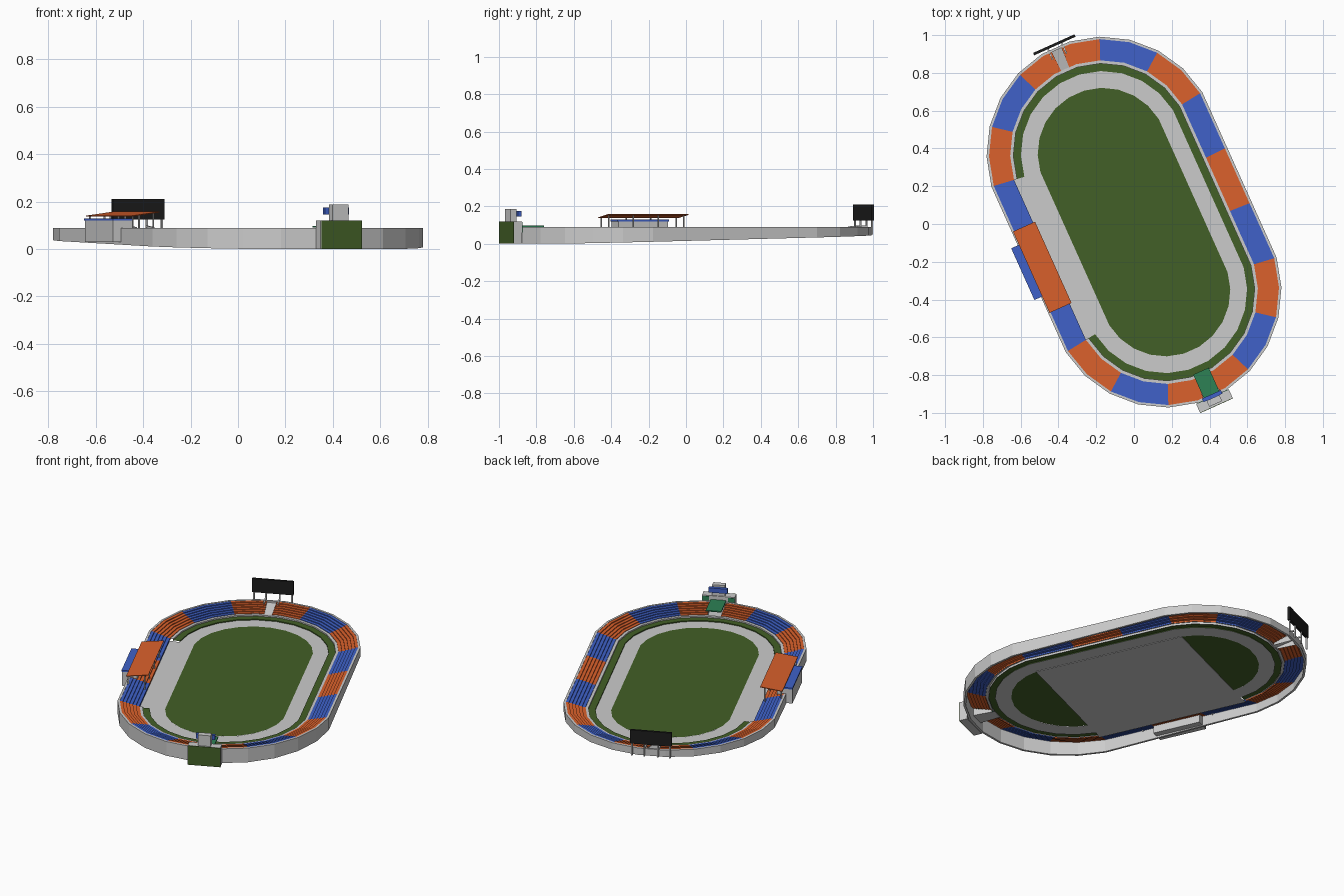
import bpy, bmesh, math
from mathutils import Matrix, Vector

if "Cube" in bpy.data.objects:
    bpy.data.objects.remove(bpy.data.objects["Cube"])

# local frame: x across the stadium, y along it
M = Matrix.Translation((0, 0.01, 0)) @ Matrix.Rotation(math.radians(24.2), 4, 'Z')
C = 0.40


def mat(name, col):
    m = bpy.data.materials.new(name)
    m.diffuse_color = (*col, 1)
    m.use_nodes = True
    m.node_tree.nodes["Principled BSDF"].inputs["Base Color"].default_value = m.diffuse_color
    return m


ORANGE = mat("orange", (0.71, 0.12, 0.025))
BLUE = mat("blue", (0.05, 0.12, 0.58))
GRASS = mat("grass", (0.055, 0.115, 0.02))
GREEN = mat("gate_green", (0.026, 0.22, 0.09))
BLACK = mat("black", (0.012, 0.012, 0.012))


def make(name, verts, faces, m=None):
    bm = bmesh.new()
    vs = [bm.verts.new(M @ Vector(v)) for v in verts]
    for f in faces:
        bm.faces.new([vs[i] for i in f])
    bmesh.ops.recalc_face_normals(bm, faces=bm.faces)
    me = bpy.data.meshes.new(name)
    bm.to_mesh(me)
    bm.free()
    ob = bpy.data.objects.new(name, me)
    bpy.context.collection.objects.link(ob)
    if m:
        me.materials.append(m)
    return ob


def box(name, x0, x1, y0, y1, z0, z1, m=None, tilt=0):
    # tilt raises the x1 side
    v = [(x, y, z + (tilt if x == x1 else 0)) for z in (z0, z1) for y in (y0, y1) for x in (x0, x1)]
    f = [(0, 1, 3, 2), (4, 5, 7, 6), (0, 1, 5, 4), (2, 3, 7, 6), (0, 2, 6, 4), (1, 3, 7, 5)]
    return make(name, v, f, m)


def bar(name, a, b, t=0.004, m=None):
    a, b = Vector(a), Vector(b)
    q = (b - a).to_track_quat('Z', 'Y')
    offs = [q @ Vector((x, y, 0)) for x, y in ((-t, -t), (t, -t), (t, t), (-t, t))]
    f = [(i, (i + 1) % 4, 4 + (i + 1) % 4, 4 + i) for i in range(4)] + [(0, 1, 2, 3), (4, 5, 6, 7)]
    return make(name, [a + o for o in offs] + [b + o for o in offs], f, m)


def station(s):
    # fractional station: 0-11 far cap, 12-23 near cap, straights between
    def node(i):
        i %= 24
        a = math.radians(7.5 + 15 * (i % 12) + (180 if i >= 12 else 0))
        return Vector((0, C if i < 12 else -C)), Vector((math.cos(a), math.sin(a)))
    i = math.floor(s)
    (b0, d0), (b1, d1) = node(i), node(i + 1)
    return b0.lerp(b1, s - i), d0.lerp(d1, s - i)


def base_z(y):
    return max(0, 0.022 + 0.024 * y)


def sweep(name, s0, s1, prof, m=None, closed=False, caps=False):
    st = [s0] + [i for i in range(math.floor(s0) + 1, math.ceil(s1))] + [s1]
    loop = abs(s1 - s0 - 24) < 1e-6
    if loop:
        st.pop()
    verts, faces, n = [], [], len(prof)
    for s in st:
        b, d = station(s)
        for r, z in prof:
            p = b + d * r
            verts.append((p.x, p.y, base_z(p.y) if z is None else z))
    for k in range(len(st) if loop else len(st) - 1):
        a, c = k * n, (k + 1) % len(st) * n
        for j in range(n if closed else n - 1):
            h = (j + 1) % n
            faces.append((a + j, a + h, c + h, c + j))
    if caps:
        faces += [tuple(range(n)), tuple(range(len(verts) - n, len(verts)))]
    return make(name, verts, faces, m)


# pitch, track and verge
G = 0.042
rim = [station(i) for i in range(24)]
make("pitch", [(*(b + d * 0.346), G + 0.001) for b, d in rim], [tuple(range(24))], GRASS)
box("pitch_base", -0.345, 0.345, -0.46, 0.46, G - 0.004, G - 0.001)
sweep("running_track", 0, 24, [(0.345, G), (0.437, G)])
sweep("side_apron", 11, 12, [(0.437, G), (0.495, G)])
sweep("verge", 12, 35, [(0.435, G), (0.435, G + 0.006), (0.475, G + 0.006)], GRASS)
sweep("front_wall", 12, 35, [(0.475, G), (0.475, 0.056), (0.493, 0.056)])

# outer wall
sweep("outer_wall", 0, 24, [(0.604, 0.089), (0.617, 0.089), (0.617, None), (0.604, None)], closed=True)

# stepped seating blocks
ROWS = 6
steps = []
for k in range(ROWS):
    z = 0.054 + 0.0055 * (k + 1)
    r = 0.492 + 0.0188 * k
    steps += [(r, z), (r + 0.0188, z)]
steps = [(0.492, 0.048)] + steps
cap = [(0, 2, ORANGE), (2, 4, BLUE), (4, 5.32, ORANGE), (5.68, 7, ORANGE), (7, 9, BLUE), (9, 11, ORANGE),
       (11, 11 + 1 / 3, BLUE), (11 + 1 / 3, 11 + 2 / 3, ORANGE), (11 + 2 / 3, 12, BLUE)]
for off in (0, 12):
    for a, b, m in cap:
        if off and b == 5.32:
            b = 5.2
        if off and a == 5.68:
            a = 5.8
        sweep("seating_block", a + off, b + off, steps, m)

# aisles at both ends
sweep("far_aisle", 5.32, 5.68, [(0.475, 0.05), (0.61, 0.08)])
sweep("near_aisle", 17.2, 17.8, [(0.475, G), (0.61, G)])
for s in (5.32, 5.68, 17.2, 17.8):
    b, d = station(s)
    p, q = b + d * 0.49, b + d * 0.606
    make("aisle_wall", [(*p, G), (*q, G), (*q, 0.088), (*p, 0.058)], [(0, 1, 2, 3)])

# entrance gate with tower
box("gate_block", -0.095, 0.095, -1.063, -1.015, 0, 0.12)
box("gate_front", -0.092, 0.095, -1.066, -1.063, 0, 0.12, GRASS)
box("gate_roof", -0.045, 0.045, -1.015, -0.865, 0.09, 0.097, GREEN)
for s in (-1, 1):
    box("gate_side_panel", s * 0.055, s * 0.093, -1.015, -1.012, 0.06, 0.115, GREEN)
box("gate_tower", -0.037, 0.037, -1.055, -1.02, 0.12, 0.187)
box("tower_panel", -0.055, 0.055, -1.02, -1.0, 0.146, 0.175, BLUE)

# scoreboard on posts
box("scoreboard", -0.12, 0.12, 1.022, 1.036, 0.125, 0.21, BLACK)
for x in (-0.11, -0.04, 0.04, 0.11):
    bar("scoreboard_post", (x, 1.03, 0.05), (x, 1.03, 0.13))
for x in (-0.04, 0.04):
    bar("scoreboard_brace", (x, 0.96, 0.088), (x, 1.03, 0.095))

# main stand: rear building and tilted roof
box("stand_building", -0.648, -0.56, -0.155, 0.135, 0.03, 0.12)
box("building_roof", -0.65, -0.56, -0.16, 0.14, 0.12, 0.129, BLUE)
box("stand_roof", -0.605, -0.477, -0.255, 0.217, 0.137, 0.141, ORANGE, tilt=0.017)
for y in (-0.24, -0.095, 0.05, 0.2):
    bar("roof_post", (-0.595, y, 0.08), (-0.595, y, 0.14), 0.003)
    bar("roof_post", (-0.50, y, 0.055), (-0.50, y, 0.152), 0.003)
